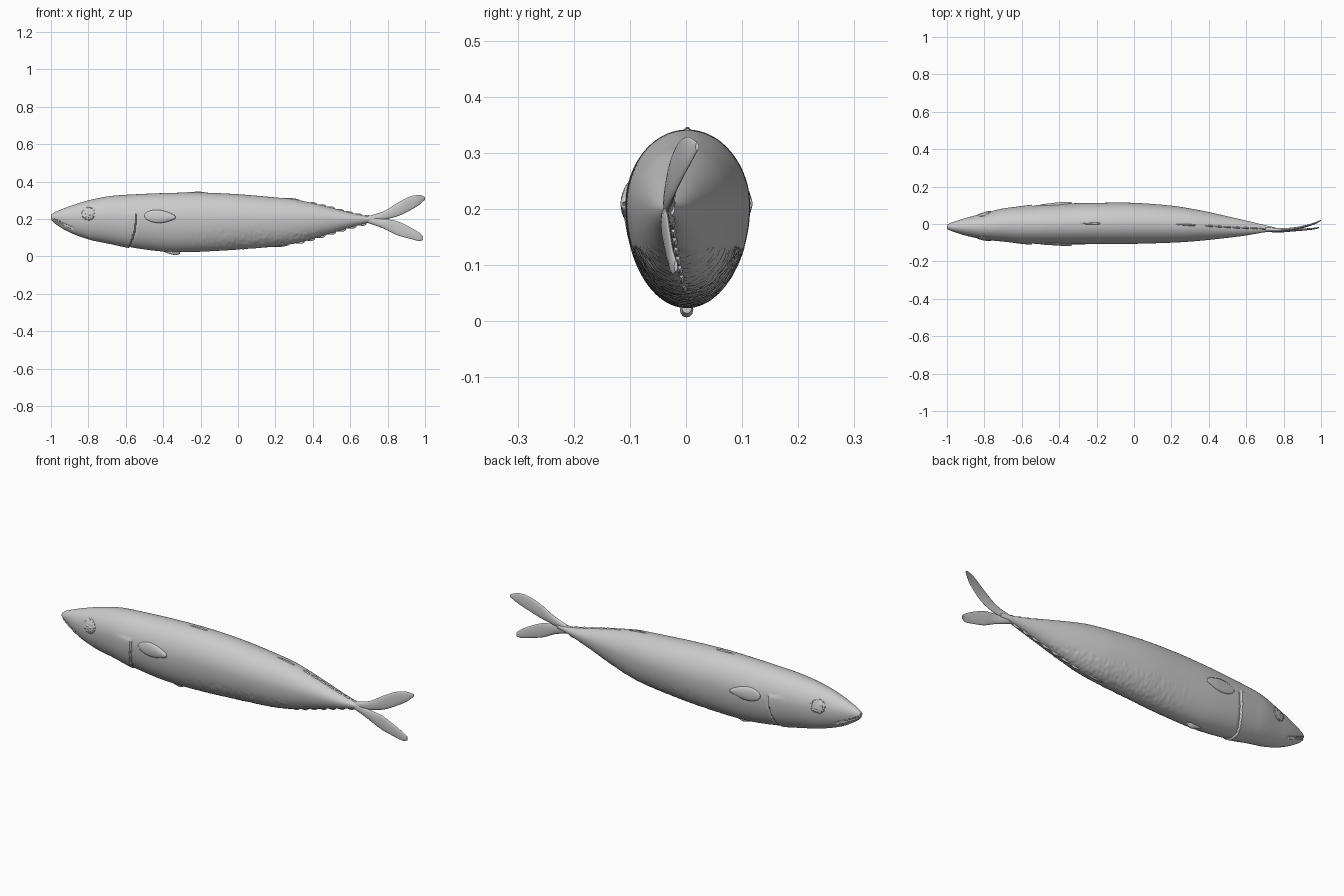
import bpy, bmesh, math, random
from mathutils import Vector, noise

if "Cube" in bpy.data.objects:
    bpy.data.objects.remove(bpy.data.objects["Cube"])

random.seed(4)

# Body stations: x, top z, bottom z, left y, right y
BODY = [
    (-1.0, .222, .196, -.004, -.026), (-.98, .236, .176, .006, -.036),
    (-.9, .268, .128, .032, -.062), (-.8, .299, .091, .058, -.083),
    (-.7, .320, .069, .083, -.094), (-.6, .329, .052, .094, -.104),
    (-.4, .338, .026, .108, -.108), (-.2, .341, .025, .113, -.108),
    (0, .332, .037, .113, -.106), (.2, .315, .053, .098, -.100),
    (.3, .305, .068, .083, -.094), (.4, .284, .094, .064, -.085),
    (.5, .260, .124, .041, -.074), (.6, .234, .154, .018, -.061),
    (.7, .213, .180, -.006, -.044), (.76, .210, .188, -.020, -.036)]
# Tail lobes in the same format
UPPER = [
    (.69, .213, .182, -.015, -.040), (.78, .242, .196, -.022, -.040),
    (.86, .290, .217, -.017, -.032), (.92, .320, .246, -.005, -.017),
    (.97, .328, .276, .010, 0), (1.0, .318, .304, .023, .017)]
LOWER = [
    (.69, .213, .180, -.015, -.042), (.78, .200, .148, -.027, -.045),
    (.85, .188, .114, -.026, -.040), (.92, .156, .094, -.023, -.034),
    (.97, .126, .082, -.019, -.028), (.99, .108, .088, -.015, -.021)]


def sample(st, x):
    """Smooth interpolation of a station table at x."""
    i = 0
    while i < len(st) - 2 and x > st[i + 1][0]:
        i += 1
    a, b = st[i], st[i + 1]
    p, n = st[max(i - 1, 0)], st[min(i + 2, len(st) - 1)]
    h = b[0] - a[0]
    t = min(max((x - a[0]) / h, 0), 1)
    out = []
    for k in range(1, 5):
        m0 = (b[k] - p[k]) / (b[0] - p[0]) * h
        m1 = (n[k] - a[k]) / (n[0] - a[0]) * h
        out.append((2*t**3 - 3*t*t + 1) * a[k] + (t**3 - 2*t*t + t) * m0
                   + (3*t*t - 2*t**3) * b[k] + (t**3 - t*t) * m1)
    return out


def section(st, x, ang, mid):
    top, bot, left, right = sample(st, x)
    zm, yc, hy = bot + mid * (top - bot), (left + right) / 2, (left - right) / 2
    s = math.sin(ang)
    return Vector((x, yc + hy * math.cos(ang), zm + s * ((top - zm) if s > 0 else (zm - bot))))


def finish(name, bm, angle=40):
    bmesh.ops.recalc_face_normals(bm, faces=bm.faces)
    me = bpy.data.meshes.new(name)
    bm.to_mesh(me)
    bm.free()
    ob = bpy.data.objects.new(name, me)
    bpy.context.collection.objects.link(ob)
    bpy.ops.object.select_all(action='DESELECT')
    ob.select_set(True)
    bpy.context.view_layer.objects.active = ob
    bpy.ops.object.shade_smooth_by_angle(angle=math.radians(angle))
    return ob


def loft(name, st, nx, na, mid=.5, detail=None):
    bm = bmesh.new()
    rings = []
    for i in range(nx + 1):
        x = st[0][0] + (st[-1][0] - st[0][0]) * i / nx
        ring = []
        for j in range(na):
            a = 2 * math.pi * j / na
            p = section(st, x, a, mid)
            if detail:
                p += Vector((0, math.cos(a), math.sin(a))) * detail(p)
            ring.append(bm.verts.new(p))
        rings.append(ring)
    for r, s in zip(rings, rings[1:]):
        for j in range(na):
            k = (j + 1) % na
            bm.faces.new((r[j], r[k], s[k], s[j]))
    bm.faces.new(rings[0])
    bm.faces.new(rings[-1])
    return finish(name, bm)


def side_y(x, z, side):
    """Body surface y at a given x and z."""
    top, bot, left, right = sample(BODY, x)
    zm = bot + .57 * (top - bot)
    u = (z - zm) / ((top - zm) if z > zm else (zm - bot))
    return (left + right) / 2 + side * (left - right) / 2 * math.sqrt(max(0, 1 - u * u))


def body_detail(p):
    d = 0
    # gill cover step
    g = p.x - (-.547 - 1.6 * max(0, .2 - p.z) ** 2)
    if -.1 < g < 0 and p.z < .235:
        d += .005 * (1 + g / .1)
    elif 0 <= g < .012 and p.z < .225:
        d -= .004
    # mouth groove
    if p.x < -.88 and abs(p.z - (.203 - .45 * (p.x + 1))) < .005:
        d -= .005
    # rough belly
    if p.x > -.3 and p.z < .13:
        d += .0025 * noise.noise(p * 70) * min(1, (p.x + .3) * 4)
    return d


loft("body", BODY, 300, 96, .57, body_detail)
loft("upper_tail_lobe", UPPER, 36, 20)
loft("lower_tail_lobe", LOWER, 36, 20)


# Pectoral fins folded against the flanks, eyes on the head
for side, label in ((1, "left"), (-1, "right")):
    bm = bmesh.new()
    nu, nv, rows = 24, 10, []
    for i in range(nu + 1):
        u = i / nu
        x = -.50 + .165 * u
        half = .006 + .029 * math.sin(math.pi * u ** .8) ** .8 if 0 < u < 1 else .004
        zc = .217 - .008 * u
        row = []
        for j in range(nv + 1):
            v = 2 * j / nv - 1
            z = zc + half * v
            lift = -.002 + .009 * (1 - v * v) ** .5 * min(1, .35 + u)
            row.append(bm.verts.new((x, side_y(x, z, side) + side * lift, z)))
        rows.append(row)
    for r, s in zip(rows, rows[1:]):
        for j in range(nv):
            bm.faces.new((r[j], r[j + 1], s[j + 1], s[j]))
    fin = finish(label + "_pectoral_fin", bm)
    mod = fin.modifiers.new("thickness", 'SOLIDIFY')
    mod.thickness, mod.offset = .003, 0

    bm = bmesh.new()
    bmesh.ops.create_uvsphere(bm, u_segments=32, v_segments=20, radius=1)
    for v in bm.verts:
        x, z = -.80 + .037 * v.co.x, .228 + .036 * v.co.z
        bump = .005 * abs(v.co.y) + random.uniform(-.002, .002)
        y = side_y(x, z, side)
        v.co = (x, y + side * (bump if v.co.y * side > 0 else -.008), z)
    finish(label + "_eye", bm, 25)


def small_fin(name, x, length, height, top, width=.005):
    """Low fin growing backwards from the back or belly ridge."""
    st = []
    for f, h in ((0, 0), (.35, .6), (.75, 1), (1, .55)):
        px = x + f * length
        t, b, l, r = sample(BODY, px)
        c, w = (l + r) / 2, width * (.4 + .6 * h)
        hi, lo = (t + h * height, t - .010) if top else (b + .010, b - h * height)
        st.append((px, hi, lo, c + w, c - w))
    loft(name, st, 10, 12)


small_fin("first_dorsal_fin", -.29, .11, .005, True, .006)
small_fin("second_dorsal_fin", .22, .11, .005, True)
small_fin("pelvic_fin", -.40, .09, .017, False, .012)
small_fin("anal_fin", .17, .10, .006, False)
for i in range(7):
    small_fin(f"upper_finlet_{i + 1}", .38 + .048 * i, .042, .007, True)
    small_fin(f"lower_finlet_{i + 1}", .31 + .055 * i, .048, .010, False)
